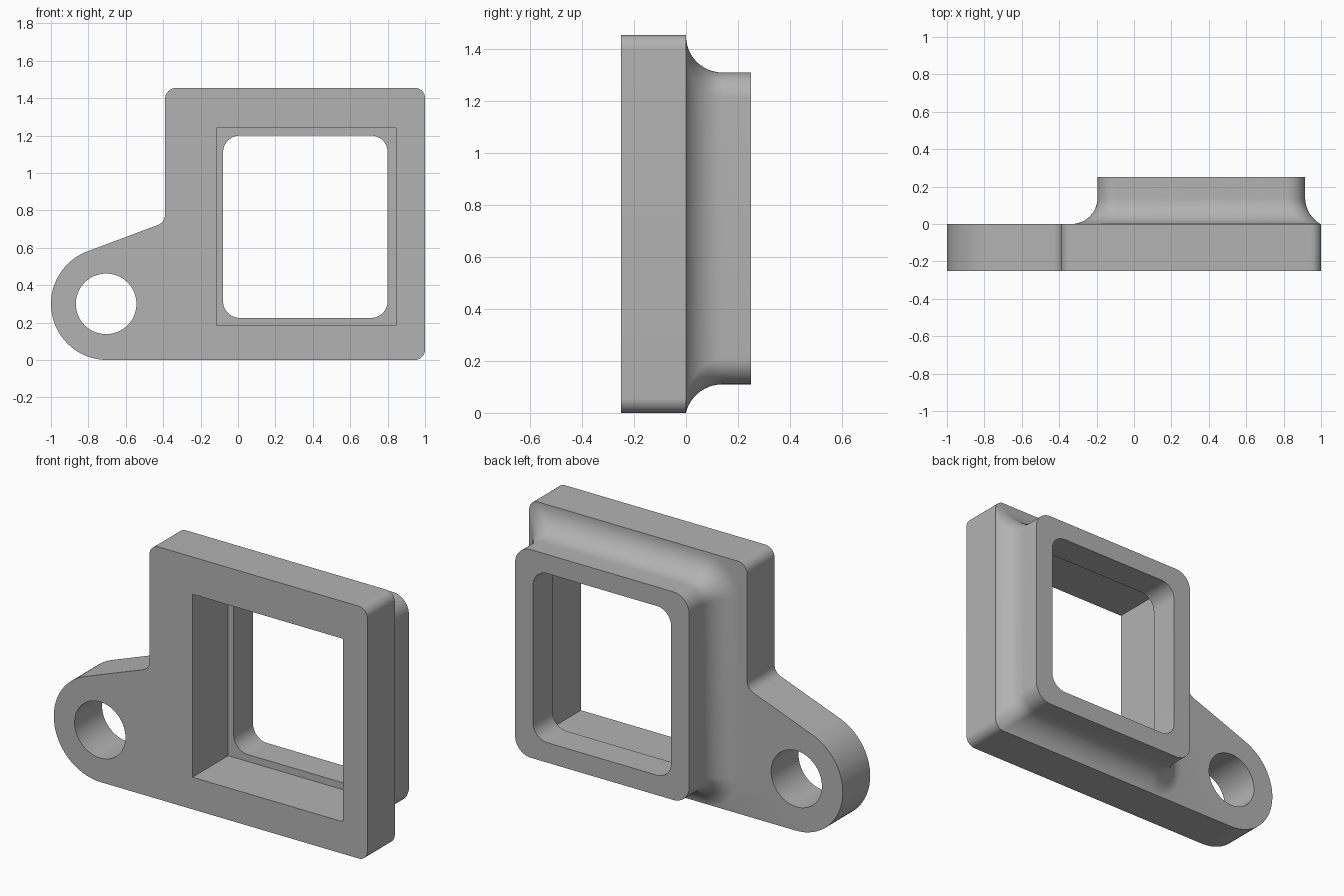
import bpy, bmesh, math
from mathutils import Vector

if "Cube" in bpy.data.objects:
    bpy.data.objects.remove(bpy.data.objects["Cube"], do_unlink=True)

grey = bpy.data.materials.new("plain grey")
grey.use_nodes = True
grey.diffuse_color = (0.45, 0.45, 0.45, 1)
grey.node_tree.nodes["Principled BSDF"].inputs["Base Color"].default_value = grey.diffuse_color


def rounded(corners, steps=12):
    """Outline in x, z from (x, z, radius) corners."""
    outline = []
    for i, (x, z, r) in enumerate(corners):
        p = Vector((x, z))
        if r == 0:
            outline.append(p)
            continue
        a = (Vector(corners[i - 1][:2]) - p).normalized()
        b = (Vector(corners[(i + 1) % len(corners)][:2]) - p).normalized()
        half = math.acos(max(-1, min(1, a.dot(b)))) / 2
        centre = p + (a + b).normalized() * r / math.sin(half)
        u = p + a * r / math.tan(half) - centre
        w = p + b * r / math.tan(half) - centre
        turn = math.pi - 2 * half
        for k in range(steps + 1):
            f = k / steps
            outline.append(centre + (u * math.sin((1 - f) * turn) + w * math.sin(f * turn)) / math.sin(turn))
    return outline


def box(x0, x1, z0, z1, left_r, right_r):
    return rounded([(x0, z0, left_r), (x1, z0, right_r), (x1, z1, right_r), (x0, z1, left_r)])


def loft(name, sections):
    """Closed solid through (y, outline) sections."""
    bm = bmesh.new()
    rings = [[bm.verts.new((p.x, y, p.y)) for p in outline] for y, outline in sections]
    n = len(rings[0])
    for lower, upper in zip(rings, rings[1:]):
        for i in range(n):
            j = (i + 1) % n
            bm.faces.new((lower[i], lower[j], upper[j], upper[i]))
    bm.faces.new(rings[0])
    bm.faces.new(rings[-1])
    bmesh.ops.remove_doubles(bm, verts=bm.verts, dist=0.002)
    bmesh.ops.recalc_face_normals(bm, faces=bm.faces)
    mesh = bpy.data.meshes.new(name)
    bm.to_mesh(mesh)
    bm.free()
    mesh.materials.append(grey)
    obj = bpy.data.objects.new(name, mesh)
    bpy.context.collection.objects.link(obj)
    return obj


def combine(target, tool, operation):
    mod = target.modifiers.new(operation.title(), 'BOOLEAN')
    mod.object, mod.operation, mod.solver = tool, operation, 'EXACT'
    bpy.context.view_layer.objects.active = target
    bpy.ops.object.modifier_apply(modifier=mod.name)
    bpy.data.objects.remove(tool, do_unlink=True)


# Flat plate with the side lug
plate_outline = rounded([
    (-1, 0, 0.3), (1, 0, 0.055), (1, 1.455, 0.055),
    (-0.39, 1.455, 0.06), (-0.39, 0.736, 0.06), (-1, 0.508, 0.3)], 16)
bracket = loft("bracket_plate", [(-0.25, plate_outline), (0, plate_outline)])

# Raised rear collar, flaring into the plate
rise = 0.14


def flare(reach, y):
    radius = (reach ** 2 + rise ** 2) / (2 * reach)
    return radius - math.sqrt(max(0, radius ** 2 - (rise - y) ** 2))


def collar(y):
    left, right, top, bottom = (flare(d, y) for d in (0.14, 0.083, 0.14, 0.108))
    return box(-0.195 - left, 0.915 + right, 0.11 - bottom, 1.31 + top,
               0.1 + left * 0.8, 0.1 - right * 0.5)


sections = [(-0.02, collar(0))]
for i in range(13):
    y = rise * (1 - math.cos(math.pi / 2 * i / 12))
    sections.append((y, collar(y)))
sections.append((0.25, collar(rise)))
combine(bracket, loft("rear_collar", sections), 'UNION')

# Square front pocket, rounded rear window and lug hole
pocket = box(-0.115, 0.845, 0.185, 1.24, 0, 0)
window = box(-0.08, 0.80, 0.225, 1.20, 0.09, 0.09)
bore = [Vector((-0.705 + 0.162 * math.cos(t), 0.30 + 0.162 * math.sin(t)))
        for t in (math.tau * i / 64 for i in range(64))]
for name, start, end, outline in (
        ("pocket_cutter", -0.4, 0.075, pocket),
        ("window_cutter", -0.3, 0.4, window),
        ("bore_cutter", -0.4, 0.4, bore)):
    combine(bracket, loft(name, [(start, outline), (end, outline)]), 'DIFFERENCE')

# Smooth curves, crisp edges
bpy.ops.object.select_all(action='DESELECT')
bracket.select_set(True)
bpy.context.view_layer.objects.active = bracket
bpy.ops.object.shade_smooth_by_angle(angle=math.radians(30))
